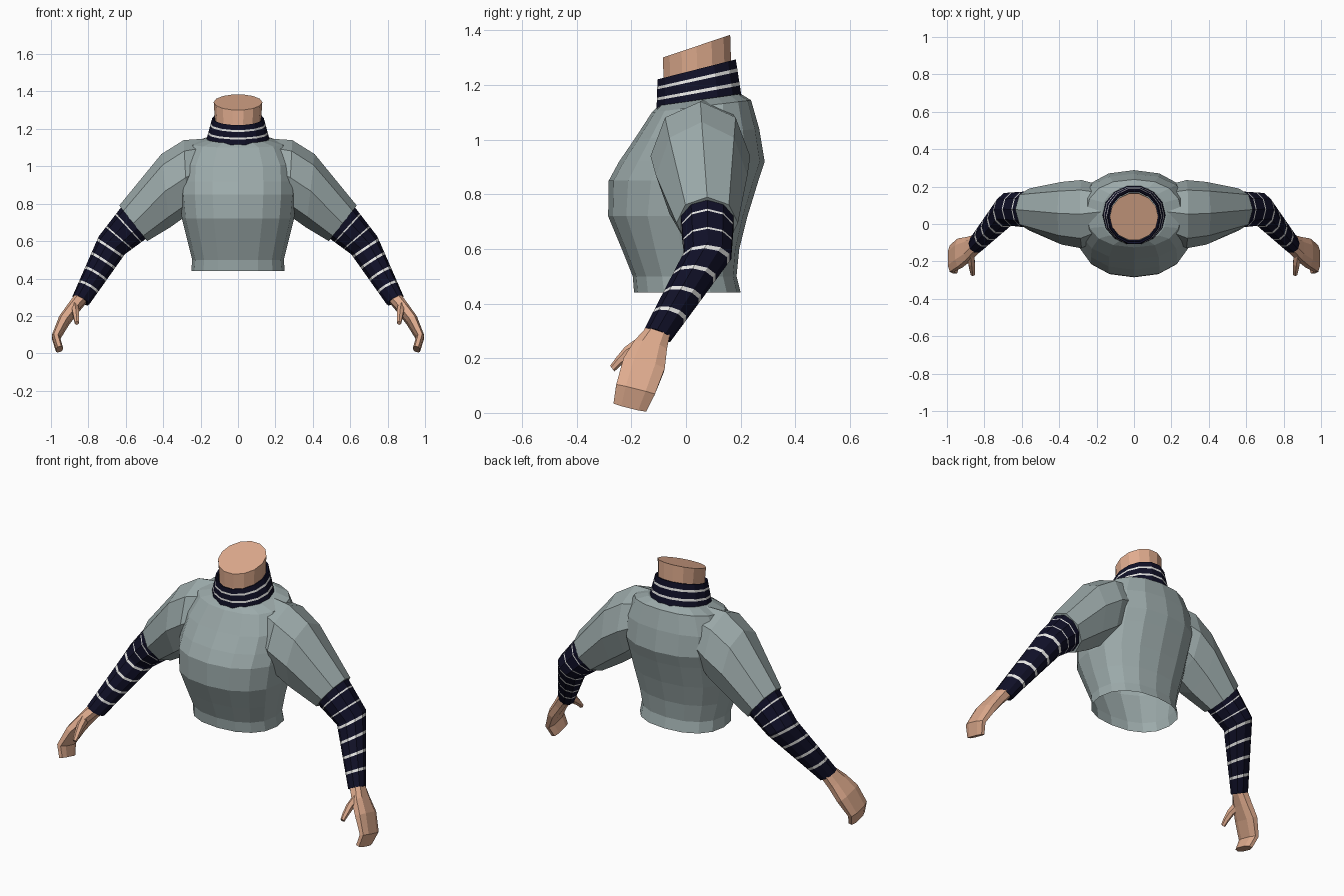
import bpy, bmesh, math
from mathutils import Vector

if "Cube" in bpy.data.objects:
    bpy.data.objects.remove(bpy.data.objects["Cube"])


def material(name, rgb):
    m = bpy.data.materials.new(name)
    m.diffuse_color = (*rgb, 1)
    m.use_nodes = True
    m.node_tree.nodes["Principled BSDF"].inputs["Base Color"].default_value = m.diffuse_color
    return m


GREY = material("grey knit", (0.33, 0.40, 0.40))
SKIN = material("skin", (0.74, 0.41, 0.27))
NAVY = material("navy cloth", (0.005, 0.005, 0.02))
WHITE = material("white stripe", (0.78, 0.78, 0.76))


def spow(v, p):
    return math.copysign(abs(v) ** p, v)


def body_ring(zf, zb, w, yf, yb, n=16, p=1.0):
    """Level ring, tilted from zf at the front to zb at the back."""
    pts = []
    yc = (yf + yb) / 2
    for i in range(n):
        a = math.tau * i / n
        x, s = w * spow(math.cos(a), p), spow(math.sin(a), p)
        y = yc + s * (yb - yf) / 2
        pts.append(Vector((x, y, zf + (zb - zf) * (s + 1) / 2)))
    return pts


def limb_ring(top, bottom, yf, yb, n=8):
    """Ring through a top and bottom point (x, z), spanning yf to yb."""
    t, b = Vector((top[0], 0, top[1])), Vector((bottom[0], 0, bottom[1]))
    mid, half = (t + b) / 2, (t - b) / 2
    return [mid + half * math.cos(math.tau * i / n)
            + Vector((0, (yf + yb) / 2 + (yb - yf) / 2 * math.sin(math.tau * i / n), 0))
            for i in range(n)]


def axis_ring(c, u, v, n=8, p=1.0):
    """Ring around c with half axes u and v."""
    return [Vector(c) + u * spow(math.cos(math.tau * (i + .5) / n), p)
            + v * spow(math.sin(math.tau * (i + .5) / n), p) for i in range(n)]


def lerp_ring(a, b, t):
    return [p.lerp(q, t) for p, q in zip(a, b)]


def loft(name, rings, mats, stripes=(), caps=(True, True), mirror=False):
    bm = bmesh.new()
    vs = [[bm.verts.new(p) for p in r] for r in rings]
    n = len(rings[0])
    for k in range(len(vs) - 1):
        for i in range(n):
            j = (i + 1) % n
            f = bm.faces.new((vs[k][i], vs[k][j], vs[k + 1][j], vs[k + 1][i]))
            f.material_index = 1 if k in stripes else 0
    if caps[0]:
        bm.faces.new(vs[0][::-1])
    if caps[1]:
        bm.faces.new(vs[-1])
    bmesh.ops.recalc_face_normals(bm, faces=bm.faces)
    me = bpy.data.meshes.new(name)
    bm.to_mesh(me)
    bm.free()
    for m in mats:
        me.materials.append(m)
    ob = bpy.data.objects.new(name, me)
    bpy.context.collection.objects.link(ob)
    if mirror:
        mod = ob.modifiers.new("mirror", 'MIRROR')
        mod.use_mirror_merge = False
    return ob


def striped(keys, cuts, width):
    """Insert stripe bands between key rings; returns rings and stripe indices."""
    rings, idx = [keys[0]], []
    for a, b, ts in zip(keys, keys[1:], cuts):
        for t in ts:
            rings.append(lerp_ring(a, b, t - width / 2))
            idx.append(len(rings) - 1)
            rings.append(lerp_ring(a, b, t + width / 2))
        rings.append(b)
    return rings, idx


# Torso shell, open at the hem
torso = [(.44, .44, .25, -.19, .20), (.50, .50, .245, -.195, .185),
         (.60, .60, .27, -.235, .195), (.72, .72, .30, -.285, .225),
         (.85, .85, .312, -.283, .265), (.92, .92, .312, -.245, .288),
         (1.0, 1.04, .305, -.19, .268), (1.10, 1.145, .255, -.125, .238),
         (1.125, 1.168, .175, -.10, .20)]
loft("torso", [body_ring(*r, p=.87) for r in torso], [GREY], caps=(False, True))

# Short outer sleeves
sleeve = [((.14, 1.15), (.16, .85), -.06, .20),
          ((.29, 1.14), (.27, .74), -.13, .235),
          ((.41, 1.065), (.365, .672), -.11, .225),
          ((.635, .79), (.485, .60), -.035, .19)]
loft("outer_sleeve", [limb_ring(*r) for r in sleeve], [GREY], mirror=True)

# Striped under-sleeves, bent at the elbow
arm_keys = [limb_ring((.61, .80), (.475, .625), -.025, .18, 10),
            limb_ring((.745, .625), (.605, .53), -.01, .17, 10),
            limb_ring((.885, .305), (.795, .262), -.155, -.055, 10)]
# lean the wrist ring back so it lies square to the forearm
for q in arm_keys[2]:
    q.z -= .35 * (q.y + .105)
rings, idx = striped(arm_keys, [(.32, .70), (.05, .28, .52, .76)], .04)
loft("striped_sleeve", rings, [NAVY, WHITE], idx, mirror=True)

# Hands: flattened mitten of cross-sections
W = Vector((0, -.97, .24))
hand = [((.835, -.10, .30), .042, .036), ((.882, -.132, .24), .062, .032),
        ((.930, -.155, .175), .078, .030), ((.974, -.185, .085), .073, .022),
        ((.955, -.205, .022), .062, .019)]
rings = []
for k, (c, hw, ht) in enumerate(hand):
    a, b = hand[max(k - 1, 0)][0], hand[min(k + 1, 4)][0]
    side = (Vector(b) - Vector(a)).cross(W).normalized()
    rings.append(axis_ring(c, W * hw * 1.06, side * ht * 1.06, 8, .75))
loft("hand", rings, [SKIN], mirror=True)

# Thumbs
X, T = Vector((1, 0, 0)), Vector((0, -.6, .8))
thumb = [((.875, -.145, .255), .022, .035), ((.868, -.21, .222), .02, .024),
         ((.864, -.245, .19), .017, .017), ((.862, -.27, .162), .012, .013)]
loft("thumb", [axis_ring(c, X * a, T * b, 6) for c, a, b in thumb], [SKIN], mirror=True)

# Neck with slanted top
neck = [(1.10, 1.15, .122, -.085, .165), (1.22, 1.29, .124, -.085, .168),
        (1.30, 1.385, .13, -.088, .165)]
loft("neck", [body_ring(*r, n=14) for r in neck], [SKIN])

# Striped collar with a folded rim
collar = [body_ring(*r, n=14) for r in
          [(1.108, 1.155, .172, -.112, .208), (1.22, 1.295, .138, -.108, .186),
           (1.218, 1.292, .130, -.098, .176), (1.13, 1.19, .130, -.09, .172)]]
rings, idx = striped(collar, [(.36, .72), (), ()], .09)
loft("collar", rings, [NAVY, WHITE], idx, caps=(False, False))
